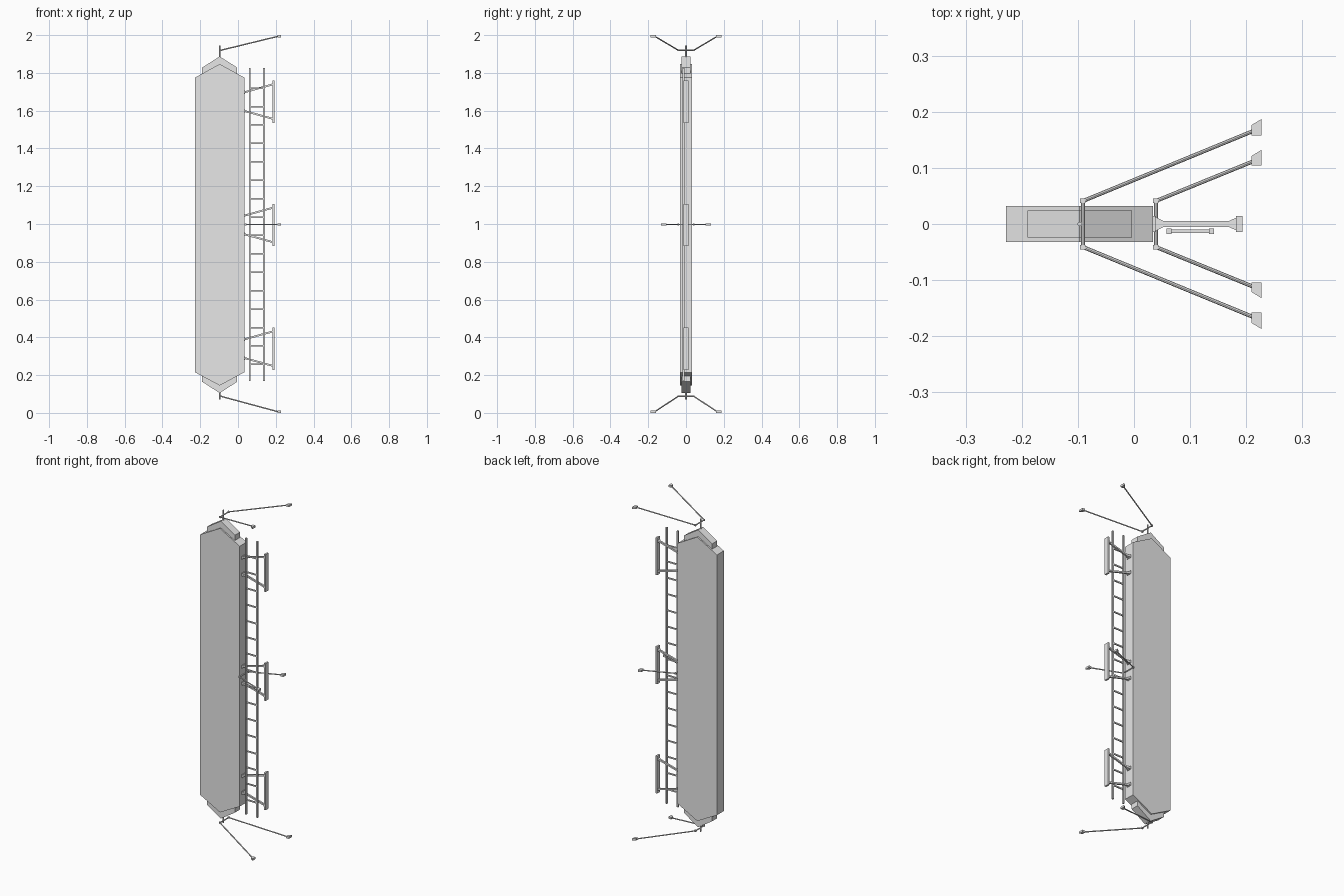
import bpy
import bmesh
from mathutils import Vector

if "Cube" in bpy.data.objects:
    bpy.data.objects.remove(bpy.data.objects["Cube"])

grey = bpy.data.materials.new("light_grey_metal")
grey.diffuse_color = (0.8, 0.8, 0.8, 1)
grey.use_nodes = True
grey.node_tree.nodes["Principled BSDF"].inputs["Base Color"].default_value = grey.diffuse_color


def finish(name, bm):
    bmesh.ops.recalc_face_normals(bm, faces=bm.faces)
    mesh = bpy.data.meshes.new(name)
    bm.to_mesh(mesh)
    bm.free()
    mesh.materials.append(grey)
    obj = bpy.data.objects.new(name, mesh)
    bpy.context.collection.objects.link(obj)
    return obj


def prism(name, bottom, offset):
    """Extrude a closed outline of 3D points along an offset."""
    bm = bmesh.new()
    face = bm.faces.new([bm.verts.new(p) for p in bottom])
    out = bmesh.ops.extrude_face_region(bm, geom=[face])
    moved = [g for g in out["geom"] if isinstance(g, bmesh.types.BMVert)]
    bmesh.ops.translate(bm, verts=moved, vec=offset)
    return finish(name, bm)


def box(name, x0, x1, y0, y1, z0, z1):
    return prism(name, [(x0, y0, z0), (x1, y0, z0), (x1, y1, z0), (x0, y1, z0)],
                 (0, 0, z1 - z0))


def rod(name, a, b, radius=0.0035, sides=8):
    a, b = Vector(a), Vector(b)
    bm = bmesh.new()
    bmesh.ops.create_cone(bm, cap_ends=True, segments=sides, radius1=radius,
                          radius2=radius, depth=(b - a).length)
    turn = (b - a).to_track_quat("Z", "Y").to_matrix().to_4x4()
    turn.translation = (a + b) / 2
    bmesh.ops.transform(bm, matrix=turn, verts=bm.verts)
    return finish(name, bm)


def pointed_panel(name, cx, half_x, half_y, shoulder, peak):
    """Tall slab with a pointed top and bottom."""
    (s0, s1), (p0, p1) = shoulder, peak
    outline = [(cx - half_x, s0), (cx, p0), (cx + half_x, s0),
               (cx + half_x, s1), (cx, p1), (cx - half_x, s1)]
    return prism(name, [(x, -half_y, z) for x, z in outline], (0, 2 * half_y, 0))


# Main panel and the narrower core showing at both ends
CX = -0.097
pointed_panel("panel", CX, 0.131, 0.0325, (0.215, 1.775), (0.145, 1.847))
pointed_panel("panel_core", CX, 0.093, 0.024, (0.165, 1.828), (0.105, 1.887))


# Pair of splayed stays with a crossbar and wall plates
def stay_pair(name, x, z, end_y, end_z, plate):
    inner, slant, outer = plate
    rod(name + "_crossbar", (x, -0.043, z), (x, 0.043, z))
    for s, side in ((-1, "front"), (1, "back")):
        tag = f"{name}_{side}"
        box(tag + "_clamp", x - 0.005, x + 0.005, s * 0.041 - 0.004, s * 0.041 + 0.004,
            z - 0.005, z + 0.005)
        rod(tag + "_stay", (x, s * 0.041, z), (0.213, s * end_y, end_z))
        prism(tag + "_wall_plate",
              [(0.209, s * inner, end_z - 0.006), (0.227, s * inner, end_z - 0.006),
               (0.227, s * outer, end_z - 0.006), (0.209, s * slant, end_z - 0.006)],
              (0, 0, 0.012))


stay_pair("top", -0.091, 1.92, 0.166, 1.994, (0.158, 0.176, 0.187))
stay_pair("bottom", -0.091, 0.088, 0.166, 0.006, (0.158, 0.176, 0.187))
stay_pair("middle", 0.039, 0.997, 0.112, 0.997, (0.104, 0.121, 0.132))

# End poles holding the upper and lower stays
rod("top_pole", (CX, 0, 1.87), (CX, 0, 1.945), 0.004)
rod("bottom_pole", (CX, 0, 0.07), (CX, 0, 0.12), 0.004)

# Ladder rails and rungs
for x in (0.0625, 0.138):
    box("ladder_rail", x - 0.0045, x + 0.0045, -0.018, -0.008, 0.17, 1.825)
for i in range(16):
    z = 0.257 + i * 0.0975
    box("ladder_rung", 0.064, 0.137, -0.016, -0.010, z - 0.004, z + 0.004)

# Wall brackets: upright plate with two sloping arms flared at both ends
ARM_HALF = [(0.036, 0.014), (0.053, 0.005), (0.168, 0.005), (0.184, 0.012)]
for centre in (0.34, 0.995, 1.648):
    box("bracket_plate", 0.182, 0.193, -0.014, 0.014, centre - 0.112, centre + 0.112)
    for s in (-1, 1):
        z0, z1 = centre + s * 0.05, centre + s * 0.091
        edge = ARM_HALF + [(x, -y) for x, y in reversed(ARM_HALF)]
        prism("bracket_arm",
              [(x, y, z0 + (z1 - z0) * (x - 0.036) / 0.148 - 0.005) for x, y in edge],
              (0, 0, 0.010))
        box("bracket_foot", 0.031, 0.038, -0.014, 0.014, z0 - 0.009, z0 + 0.009)
